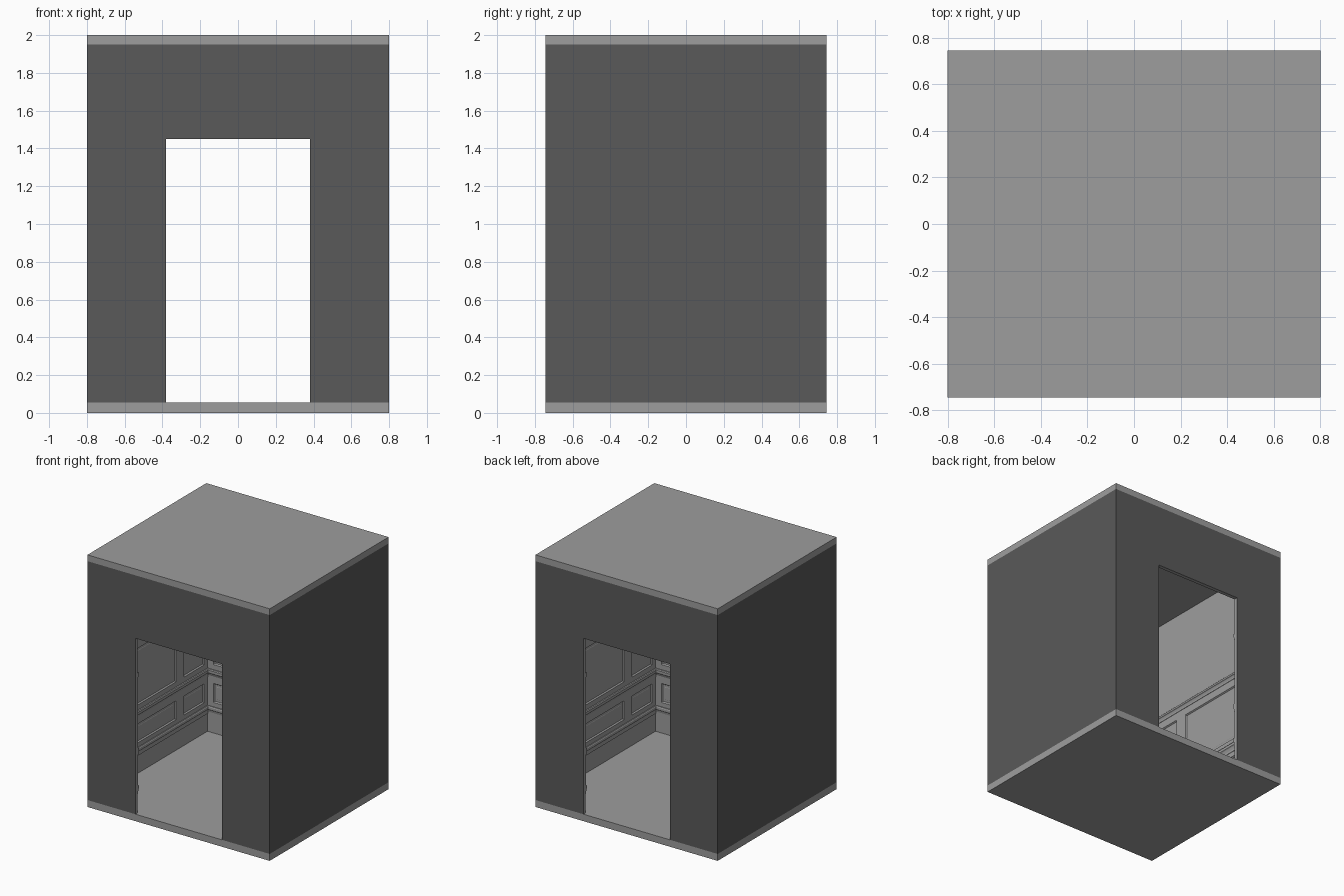
import bpy, bmesh
from mathutils import Matrix

cube = bpy.data.objects.get("Cube")
if cube:
    bpy.data.objects.remove(cube, do_unlink=True)


def material(name, grey):
    m = bpy.data.materials.new(name)
    m.use_nodes = True
    colour = (grey, grey, grey, 1)
    m.diffuse_color = colour
    m.node_tree.nodes["Principled BSDF"].inputs["Base Color"].default_value = colour
    return m


LIGHT = material("light_grey", 0.34)
DARK = material("dark_grey", 0.10)

HX, HY = 0.80, 0.745          # half width and half depth
FLOOR, CEILING, TOP = 0.055, 1.95, 2.0
WALL = 0.03
DOOR_X, DOOR_Z = 0.38, 1.45
IX, IY = HX - WALL, HY - WALL  # inner wall planes


def finish(name, bm):
    mesh = bpy.data.meshes.new(name)
    bm.to_mesh(mesh)
    bm.free()
    mesh.materials.append(LIGHT)
    mesh.materials.append(DARK)
    # Outward wall faces are dark, everything inside is light
    if name.endswith("_wall"):
        for p in mesh.polygons:
            if abs(p.center.x) > HX - 0.001 or abs(p.center.y) > HY - 0.001:
                p.material_index = 1
    obj = bpy.data.objects.new(name, mesh)
    bpy.context.collection.objects.link(obj)
    return obj


def sweep(bm, profile, u0, u1):
    """Extrude a (depth, height) profile along the first axis."""
    ends = [[bm.verts.new((u, d, z)) for d, z in profile] for u in (u0, u1)]
    faces = [bm.faces.new(e) for e in ends]
    n = len(profile)
    for i in range(n):
        j = (i + 1) % n
        faces.append(bm.faces.new((ends[0][i], ends[0][j], ends[1][j], ends[1][i])))
    bmesh.ops.recalc_face_normals(bm, faces=faces)


def block(bm, u0, u1, d0, d1, z0, z1):
    sweep(bm, [(d0, z0), (d1, z0), (d1, z1), (d0, z1)], u0, u1)


# Floor and roof slabs
for name, z0, z1 in (("floor", 0, FLOOR), ("roof", CEILING, TOP)):
    bm = bmesh.new()
    block(bm, -HX, HX, -HY, HY, z0, z1)
    finish(name, bm)

# Closed side walls
for name, s in (("left_wall", 1), ("right_wall", -1)):
    bm = bmesh.new()
    block(bm, *sorted((s * IX, s * HX)), -IY, IY, FLOOR, CEILING)
    finish(name, bm)

# End walls, each with a doorway
arch = [(-HX, FLOOR), (-HX, CEILING), (HX, CEILING), (HX, FLOOR),
        (DOOR_X, FLOOR), (DOOR_X, DOOR_Z), (-DOOR_X, DOOR_Z), (-DOOR_X, FLOOR)]
for name, s in (("front_wall", -1), ("back_wall", 1)):
    bm = bmesh.new()
    sweep(bm, arch, s * IY, s * HY)
    bm.transform(Matrix(((0, 1, 0, 0), (1, 0, 0, 0), (0, 0, 1, 0), (0, 0, 0, 1))))
    bmesh.ops.recalc_face_normals(bm, faces=bm.faces)
    finish(name, bm)

# Wainscot heights
FRAME = 0.010
ROWS = [(0.30, 0.45), (0.60, 1.05)]
RAILS = [(0.24, 0.30), (0.45, 0.60), (1.05, 1.12)]


def moulding(z0, z1, depth):
    """Stepped moulding profile."""
    h = z1 - z0
    return [(0, z0), (FRAME + 0.003, z0), (FRAME + 0.003, z0 + h * 0.25),
            (depth * 0.75, z0 + h * 0.5), (depth, z0 + h * 0.6),
            (depth, z1 - h * 0.1), (depth * 0.8, z1), (0, z1)]


def raised_panel(bm, u0, u1, z0, z1):
    f = bm.faces.new([bm.verts.new((u, FRAME, z))
                      for u, z in ((u0, z0), (u0, z1), (u1, z1), (u1, z0))])
    for thickness, depth in ((0.006, 0.005), (0.012, -0.012), (0.018, 0), (0.008, 0.003)):
        bmesh.ops.inset_individual(bm, faces=[f], thickness=thickness, depth=depth)


def wainscot(name, matrix, u0, u1, panels):
    bm = bmesh.new()
    # Skirting and horizontal mouldings
    block(bm, u0, u1, 0, 0.006, FLOOR, 0.20)
    sweep(bm, moulding(0.20, 0.265, 0.022), u0, u1)
    sweep(bm, moulding(0.49, 0.56, 0.026), u0, u1)
    sweep(bm, moulding(1.11, 1.16, 0.024), u0, u1)
    # Flat rails and stiles
    for z0, z1 in RAILS:
        block(bm, u0, u1, 0, FRAME, z0, z1)
    edges = [u0] + [u for p in panels for u in p] + [u1]
    for z0, z1 in ROWS:
        for a, b in zip(edges[::2], edges[1::2]):
            block(bm, a, b, 0, FRAME, z0, z1)
    # Panels
    for z0, z1 in ROWS:
        for a, b in panels:
            raised_panel(bm, a, b, z0, z1)
    bm.transform(matrix)
    if matrix.determinant() < 0:
        bmesh.ops.reverse_faces(bm, faces=bm.faces)
    finish(name, bm)


for side, sx in (("left", 1), ("right", -1)):
    m = Matrix(((0, -sx, 0, sx * IX), (1, 0, 0, 0), (0, 0, 1, 0), (0, 0, 0, 1)))
    wainscot(side + "_wainscot", m, -IY, IY, [(-0.66, -0.41), (-0.31, 0.31), (0.41, 0.66)])
    for end, sy in (("front", -1), ("back", 1)):
        m = Matrix(((sx, 0, 0, 0), (0, -sy, 0, sy * IY), (0, 0, 1, 0), (0, 0, 0, 1)))
        wainscot(f"{end}_{side}_wainscot", m, DOOR_X + 0.005, IX, [(0.44, 0.71)])
